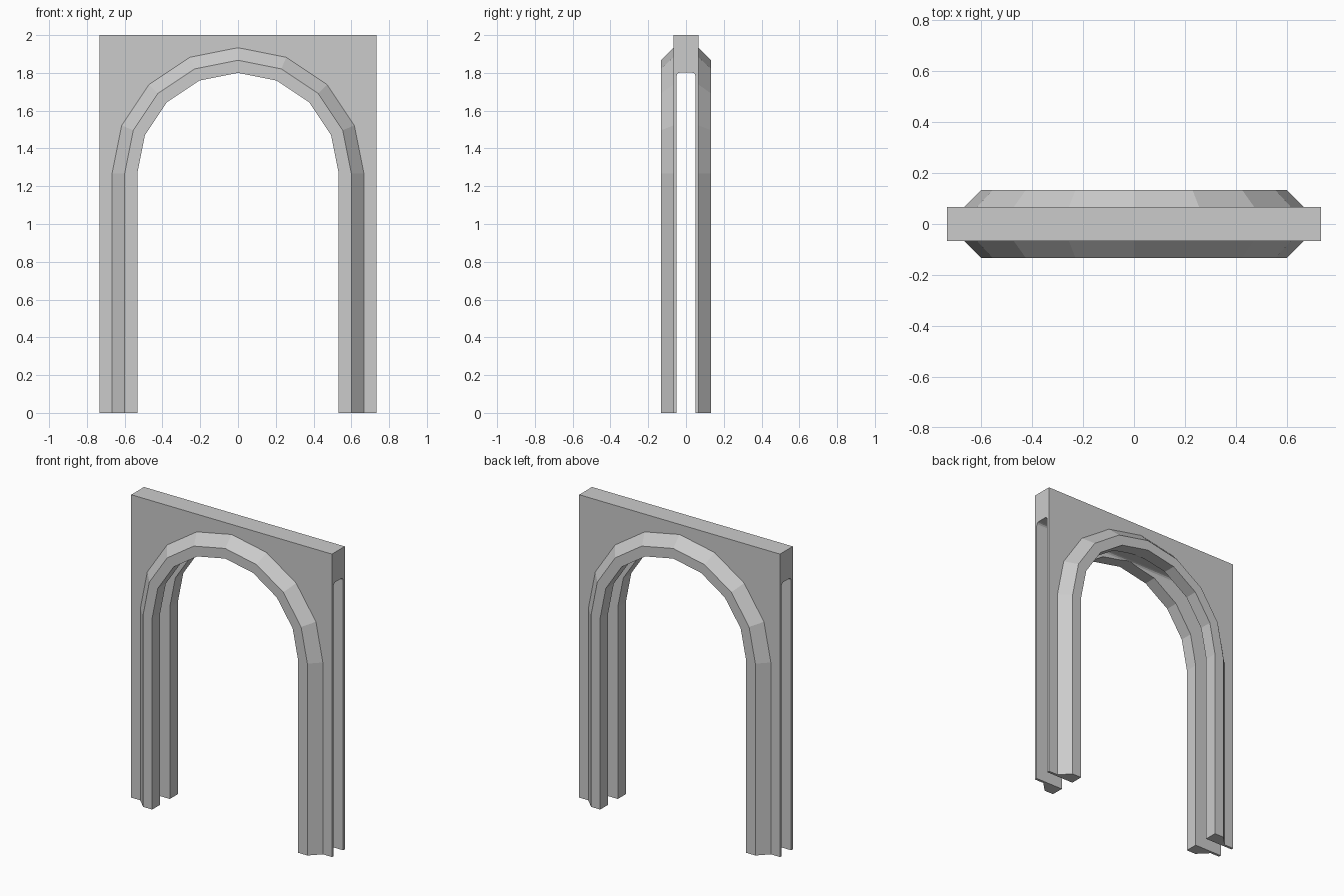
import bpy, bmesh, math

if "Cube" in bpy.data.objects:
    bpy.data.objects.remove(bpy.data.objects["Cube"])

U = 1 / 15            # module of the design
W, H = 11 * U, 2.0    # half width and height of the wall
SPRING = 19 * U       # height where the arch starts
SEGS = 8              # segments of the half circle


def make_object(name, bm):
    bmesh.ops.recalc_face_normals(bm, faces=bm.faces[:])
    mesh = bpy.data.meshes.new(name)
    bm.to_mesh(mesh)
    bm.free()
    obj = bpy.data.objects.new(name, mesh)
    bpy.context.collection.objects.link(obj)
    return obj


def arch_path(r):
    pts = [(r, 0)]
    for i in range(SEGS + 1):
        a = math.pi * i / SEGS
        pts.append((r * math.cos(a), SPRING + r * math.sin(a)))
    return pts + [(-r, 0)]


# Arch: moulding section (radius, y) swept along the arched opening
bm = bmesh.new()
section = [(10 * U, -U), (9 * U, -2 * U), (8 * U, -2 * U),
           (8 * U, 2 * U), (9 * U, 2 * U), (10 * U, U)]
rails = [[bm.verts.new((x, y, z)) for x, z in arch_path(r)] for r, y in section]
for a, b in zip(rails, rails[1:]):
    for i in range(len(a) - 1):
        bm.faces.new((a[i], a[i + 1], b[i + 1], b[i]))

# Wall slab around the moulding
outline = [(-W, 0), (-W, H), (W, H), (W, 0)]
front = [bm.verts.new((x, -U, z)) for x, z in outline]
back = [bm.verts.new((x, U, z)) for x, z in outline]
bm.faces.new(rails[0] + front)
bm.faces.new(rails[-1] + back)
for i in range(3):
    bm.faces.new((front[i], front[i + 1], back[i + 1], back[i]))

# Undersides of the two legs
bm.faces.new([r[0] for r in rails] + [back[3], front[3]])
bm.faces.new([r[-1] for r in rails] + [back[0], front[0]])
arch = make_object("arch_frame", bm)

# Slot with rounded top running sideways through both legs
bm = bmesh.new()
half, top, rad = 0.05, 1.802, 0.02
prof = [(-half, -0.1), (half, -0.1)]
for cy, start in ((half - rad, 0), (rad - half, 90)):
    for k in range(4):
        a = math.radians(start + 30 * k)
        prof.append((cy + rad * math.cos(a), top - rad + rad * math.sin(a)))
face = bm.faces.new([bm.verts.new((-1, y, z)) for y, z in prof])
ext = bmesh.ops.extrude_face_region(bm, geom=[face])["geom"]
bmesh.ops.translate(bm, vec=(2, 0, 0),
                    verts=[v for v in ext if isinstance(v, bmesh.types.BMVert)])
cutter = make_object("slot_cutter", bm)
cutter.hide_render = True

mod = arch.modifiers.new("slot", 'BOOLEAN')
mod.operation = 'DIFFERENCE'
mod.solver = 'EXACT'
mod.object = cutter
bpy.context.view_layer.objects.active = arch
bpy.ops.object.modifier_apply(modifier="slot")
bpy.data.objects.remove(cutter)
